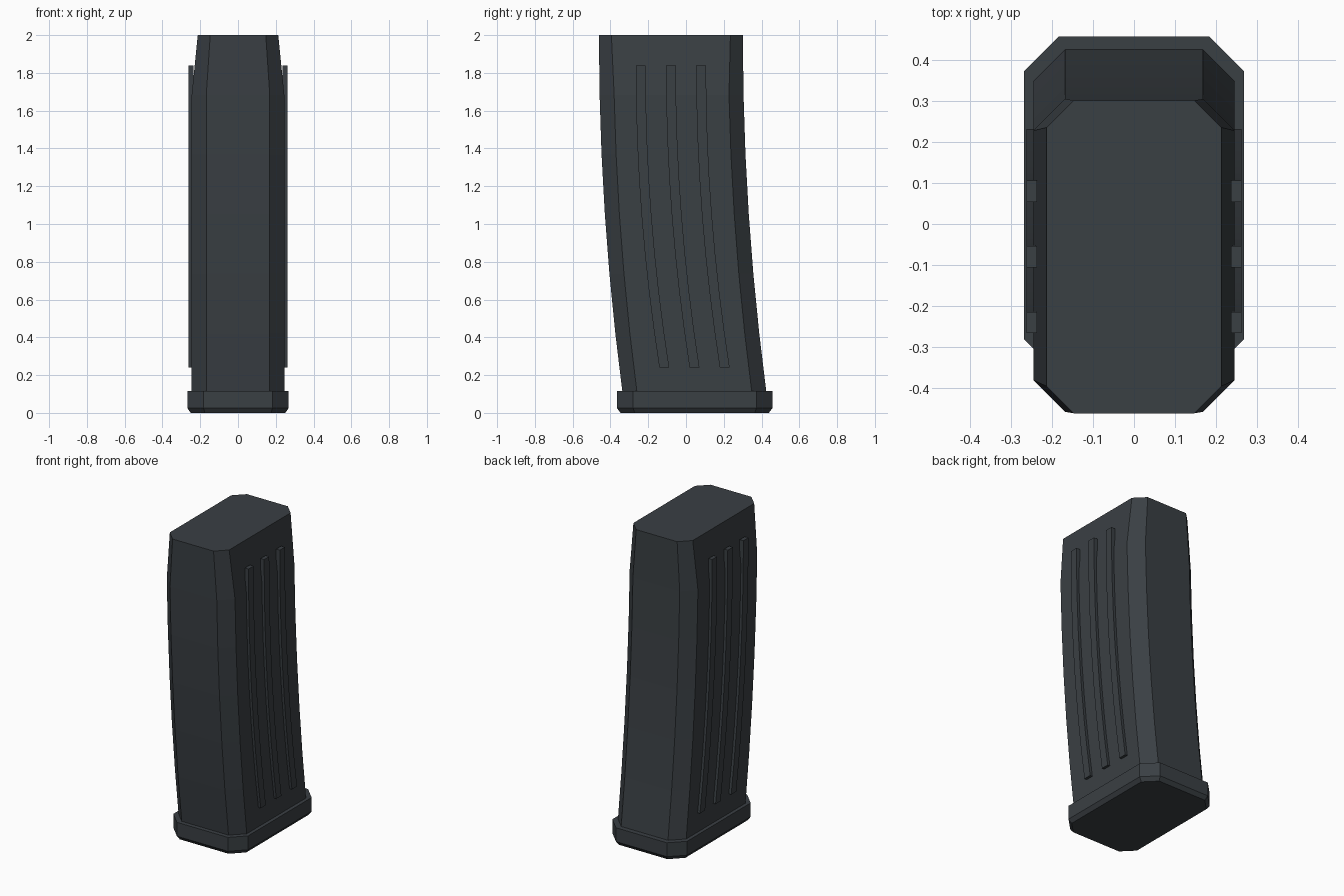
import bpy

if "Cube" in bpy.data.objects:
    bpy.data.objects.remove(bpy.data.objects["Cube"])

# one dark slate colour for the whole model
mat = bpy.data.materials.new("dark_slate")
mat.diffuse_color = (0.042, 0.050, 0.057, 1)
mat.use_nodes = True
mat.node_tree.nodes["Principled BSDF"].inputs["Base Color"].default_value = mat.diffuse_color


def loft(name, rings):
    """Join equal-length rings of points (bottom to top) into a capped solid."""
    n = len(rings[0])
    verts = [p for r in rings for p in r]
    faces = [list(range(n))[::-1], [len(verts) - n + i for i in range(n)]]
    for k in range(len(rings) - 1):
        a, b = k * n, (k + 1) * n
        for i in range(n):
            j = (i + 1) % n
            faces.append([a + i, a + j, b + j, b + i])
    mesh = bpy.data.meshes.new(name)
    mesh.from_pydata(verts, [], faces)
    mesh.materials.append(mat)
    obj = bpy.data.objects.new(name, mesh)
    bpy.context.collection.objects.link(obj)
    return obj


def octagon(hx, hy, c, cy, z):
    """Rectangle with cut corners, counter-clockwise."""
    pts = [(hx, -hy + c), (hx, hy - c), (hx - c, hy), (-hx + c, hy),
           (-hx, hy - c), (-hx, -hy + c), (-hx + c, -hy), (hx - c, -hy)]
    return [(x, y + cy, z) for x, y in pts]


def bend(t):
    """Centre line in y: t = 0 at the bottom, 1 at the top."""
    return -0.08 + 0.125 * (1 - t) ** 2


# curved body, narrowed over its last segment
rings = []
for k in range(7):
    t = k / 6
    hx, c = (0.213, 0.066) if k == 6 else (0.245, 0.077)
    rings.append(octagon(hx, 0.381, c, bend(t), 0.105 + 1.895 * t))
loft("body", rings)

# base plate with chamfered underside
loft("base_plate", [octagon(0.25, 0.393, 0.075, 0.046, 0),
                    octagon(0.268, 0.411, 0.085, 0.046, 0.025),
                    octagon(0.268, 0.411, 0.085, 0.046, 0.115)])

# three curved ribs on each side
for side, label in ((1, "right"), (-1, "left")):
    for n, off in enumerate((-0.16, 0, 0.16)):
        rings = []
        for k in range(9):
            t = k / 8
            y, z = bend(t) + off, 0.24 + 1.6 * t
            xs = sorted((side * 0.236, side * 0.262))
            rings.append([(xs[0], y - 0.026, z), (xs[1], y - 0.026, z),
                          (xs[1], y + 0.026, z), (xs[0], y + 0.026, z)])
        loft(f"{label}_rib_{n + 1}", rings)
